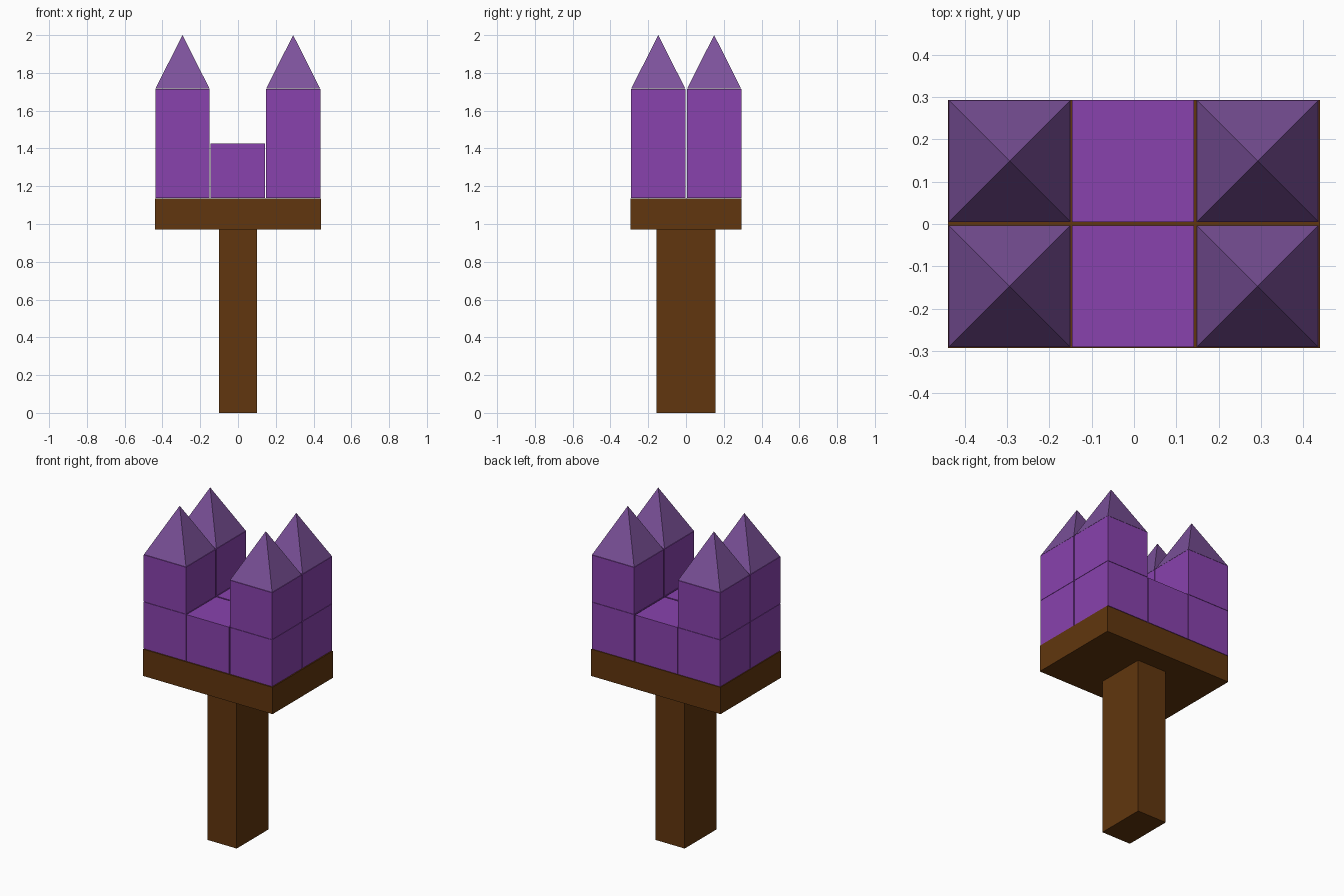
import bpy, bmesh, math

if "Cube" in bpy.data.objects:
    bpy.data.objects.remove(bpy.data.objects["Cube"])


def srgb(r, g, b):
    conv = lambda c: c / 12.92 if c <= 0.04045 else ((c + 0.055) / 1.055) ** 2.4
    return tuple(conv(v / 255) for v in (r, g, b)) + (1.0,)


def material(name, rgb):
    m = bpy.data.materials.new(name)
    m.diffuse_color = srgb(*rgb)
    m.use_nodes = True
    m.node_tree.nodes["Principled BSDF"].inputs["Base Color"].default_value = m.diffuse_color
    return m


BROWN = material("dark_wood", (97, 54, 14))
PURPLE = material("purple", (137, 66, 174))
DUSTY = material("dusty_purple", (124, 82, 155))


def finish(name, bm, mat):
    me = bpy.data.meshes.new(name)
    bm.to_mesh(me)
    bm.free()
    me.materials.append(mat)
    ob = bpy.data.objects.new(name, me)
    bpy.context.collection.objects.link(ob)


def box(name, x, y, z, mat):
    """Box from (min, max) pairs."""
    bm = bmesh.new()
    bmesh.ops.create_cube(bm, size=1)
    for v in bm.verts:
        v.co = [sum(r) / 2 + c * (r[1] - r[0]) for r, c in zip((x, y, z), v.co)]
    finish(name, bm, mat)


def pyramid(name, cx, cy, z0, z1, width, mat):
    """Four-sided spike with its sides along the axes."""
    h = width / 2
    bm = bmesh.new()
    base = [bm.verts.new((cx + a * h, cy + b * h, z0))
            for a, b in ((-1, -1), (1, -1), (1, 1), (-1, 1))]
    tip = bm.verts.new((cx, cy, z1))
    bm.faces.new(base[::-1])
    for i in range(4):
        bm.faces.new((base[i], base[(i + 1) % 4], tip))
    finish(name, bm, mat)


# Handle and head plate
box("handle", (-0.10, 0.10), (-0.155, 0.155), (0, 0.97), BROWN)
box("head_plate", (-0.44, 0.44), (-0.293, 0.293), (0.97, 1.135), BROWN)

# Two rows of blocks; outer columns get a second block and a spike
H = 0.144
for row, cy in (("front", -0.147), ("back", 0.149)):
    for col, cx in (("left", -0.294), ("middle", -0.002), ("right", 0.292)):
        xs, ys = (cx - H, cx + H), (cy - H, cy + H)
        tag = f"{row}_{col}"
        box(f"lower_block_{tag}", xs, ys, (1.138, 1.425), PURPLE)
        if col != "middle":
            box(f"upper_block_{tag}", xs, ys, (1.427, 1.715), PURPLE)
            pyramid(f"spike_{tag}", cx, cy, 1.717, 2.0, 0.286, DUSTY)
